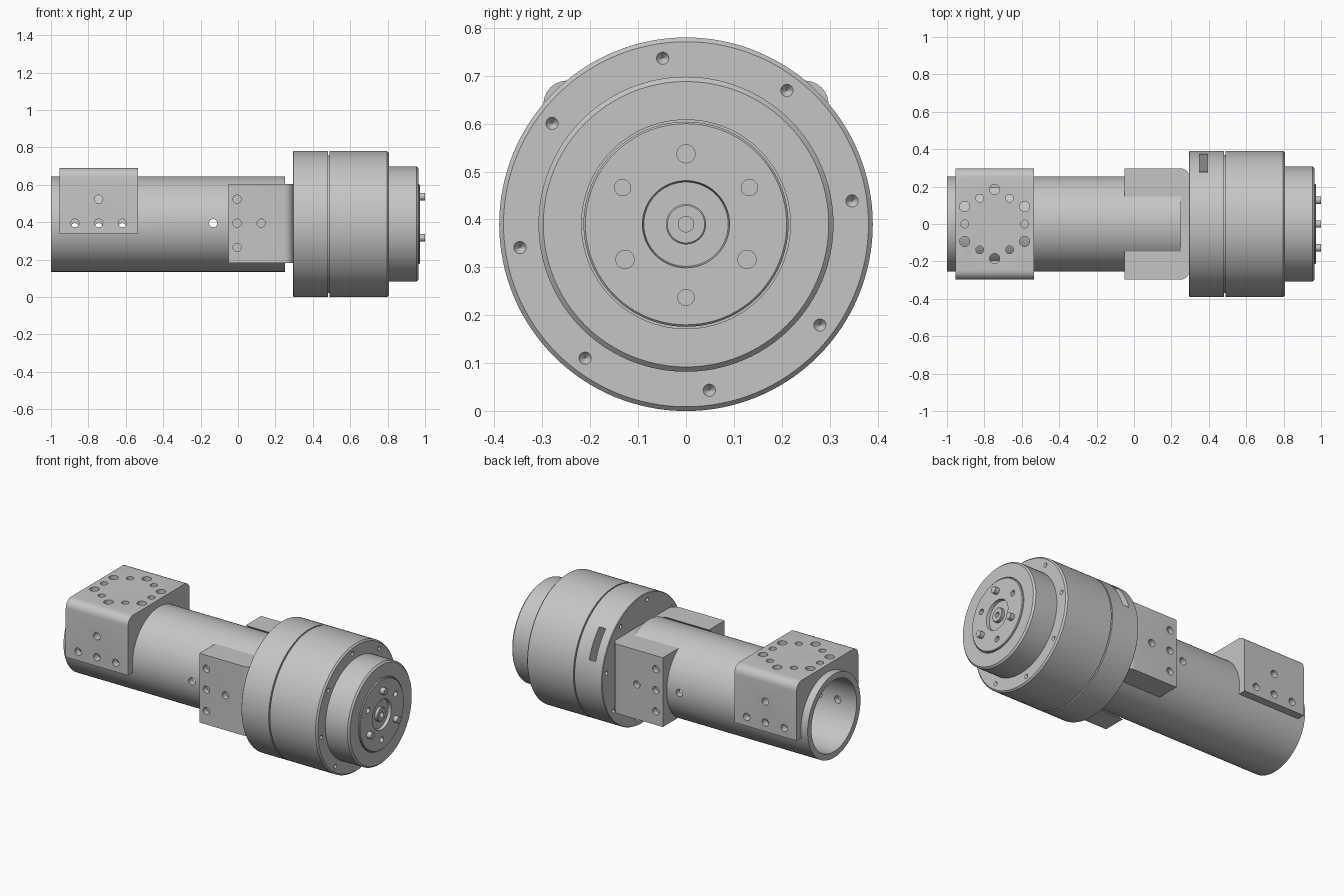
import bpy, bmesh, math
from mathutils import Matrix, Vector

cube = bpy.data.objects.get("Cube")
if cube:
    bpy.data.objects.remove(cube, do_unlink=True)

AXIS = 0.39      # height of the main axis
TUBE_R = 0.255

grey = bpy.data.materials.new("machined grey")
grey.use_nodes = True
grey.diffuse_color = (0.56, 0.56, 0.56, 1)
grey.node_tree.nodes["Principled BSDF"].inputs["Base Color"].default_value = grey.diffuse_color


def make(name, bm):
    bmesh.ops.recalc_face_normals(bm, faces=bm.faces)
    mesh = bpy.data.meshes.new(name)
    bm.to_mesh(mesh)
    bm.free()
    mesh.materials.append(grey)
    obj = bpy.data.objects.new(name, mesh)
    bpy.context.collection.objects.link(obj)
    return obj


def lathe(name, profile, closed=False, steps=96):
    """Revolve (x, radius) points around the main axis."""
    bm = bmesh.new()
    verts = [bm.verts.new((x, 0, AXIS + r)) for x, r in profile]
    pairs = list(zip(verts, verts[1:]))
    if closed:
        pairs.append((verts[-1], verts[0]))
    edges = [bm.edges.new(p) for p in pairs]
    bmesh.ops.spin(bm, geom=verts + edges, cent=(0, 0, AXIS), axis=(1, 0, 0),
                   angle=math.tau, steps=steps)
    bmesh.ops.remove_doubles(bm, verts=bm.verts, dist=1e-5)
    return make(name, bm)


def block(name, low, high, along, side, radius):
    """Box whose two edges parallel to 'along', at the high end of 'side', are filleted."""
    low, high = Vector(low), Vector(high)
    bm = bmesh.new()
    bmesh.ops.create_cube(bm, size=1, matrix=Matrix.Translation((low + high) / 2)
                          @ Matrix.Diagonal((*(high - low), 1)))
    geom = [e for e in bm.edges
            if abs(e.verts[0].co[along] - e.verts[1].co[along]) > 0.01
            and e.verts[0].co[side] > high[side] - 0.01]
    bmesh.ops.bevel(bm, geom=geom, offset=radius, segments=6, profile=0.5, affect='EDGES')
    return make(name, bm)


def rod(bm, start, end, r, tip=None, segments=24):
    start, end = Vector(start), Vector(end)
    turn = (end - start).to_track_quat('Z', 'Y').to_matrix().to_4x4()
    bmesh.ops.create_cone(bm, cap_ends=True, segments=segments, radius1=r,
                          radius2=r if tip is None else tip, depth=(end - start).length,
                          matrix=Matrix.Translation((start + end) / 2) @ turn)


def cut(obj, bm):
    cutter = make(obj.name + "_cutter", bm)
    cutter.hide_render = True
    mod = obj.modifiers.new("cut", 'BOOLEAN')
    mod.operation, mod.solver, mod.object = 'DIFFERENCE', 'EXACT', cutter
    result = bpy.data.meshes.new_from_object(
        obj.evaluated_get(bpy.context.evaluated_depsgraph_get()))
    obj.modifiers.clear()
    obj.data = result
    bpy.data.objects.remove(cutter, do_unlink=True)


def polar(x, r, angle):
    return Vector((x, r * math.cos(angle), AXIS + r * math.sin(angle)))


def cross_holes(bm, spots, r, inner):
    """Drill from both sides, down to y = inner."""
    for x, z in spots:
        for side in (-1, 1):
            rod(bm, (x, 0.5 * side, z), (x, inner * side, z), r)


SADDLE_X = -0.745
SADDLE_ROW = [(SADDLE_X + d, 0.395) for d in (-0.127, 0, 0.127)]

# Hollow main tube with cross holes
tube = lathe("main_tube", [(-1, TUBE_R), (0.25, TUBE_R), (0.25, 0.218), (-1, 0.218)], True)
bm = bmesh.new()
cross_holes(bm, [(-0.133, 0.395)], 0.022, 0.1)
cross_holes(bm, [(x, z - 0.022) for x, z in SADDLE_ROW], 0.022, 0.1)
cut(tube, bm)

# Mounting saddle over the tube
saddle = block("mounting_saddle", (-0.955, -0.298, 0.34), (-0.535, 0.298, 0.69), 0, 2, 0.05)
bm = bmesh.new()
rod(bm, (-1.1, 0, AXIS), (-0.4, 0, AXIS), TUBE_R, segments=96)
cut(saddle, bm)
bm = bmesh.new()
cross_holes(bm, SADDLE_ROW + [(SADDLE_X, 0.523)], 0.022, 0.2)
for side in (-1, 1):
    for dx, y, r in ((0, 0.185, 0.027), (0.08, 0.138, 0.021), (-0.08, 0.138, 0.021),
                     (0.16, 0.093, 0.027), (-0.16, 0.093, 0.027)):
        rod(bm, (SADDLE_X + dx, y * side, 0.555), (SADDLE_X + dx, y * side, 0.8), r)
    rod(bm, (SADDLE_X + 0.16 * side, 0, 0.555), (SADDLE_X + 0.16 * side, 0, 0.8), 0.021)
cut(saddle, bm)

# Forked bracket joining tube and drum
bracket = block("fork_bracket", (-0.052, -0.298, 0.182), (0.297, 0.298, 0.605), 2, 0, 0.05)
bm = bmesh.new()
rod(bm, (-0.2, 0, AXIS), (0.25, 0, AXIS), 0.26, segments=96)
cut(bracket, bm)
bm = bmesh.new()
cross_holes(bm, [(-0.005, z) for z in (0.265, 0.395, 0.523)] + [(0.124, 0.395)], 0.022, 0.265)
cut(bracket, bm)

# Drum housing with a seam groove
drum = lathe("drum_housing", [(0.295, 0), (0.295, 0.387), (0.298, 0.39), (0.48, 0.39),
                              (0.48, 0.368), (0.488, 0.368), (0.488, 0.39), (0.797, 0.39),
                              (0.806, 0.381), (0.806, 0)], steps=128)
bm = bmesh.new()
for i in range(8):
    a = math.radians(8 + 45 * i)
    rod(bm, polar(0.808, 0.35, a), polar(0.79, 0.35, a), 0.0145, 0.001, 16)
    rod(bm, polar(0.28, 0.35, a), polar(0.34, 0.35, a), 0.014, 0.006, 16)
# Slot in the back of the drum
tilt = math.radians(31)
bmesh.ops.create_cube(bm, size=1, matrix=Matrix.Translation(polar(0.371, 0.39, tilt))
                      @ Matrix.Rotation(tilt, 4, 'X') @ Matrix.Diagonal((0.044, 0.24, 0.19, 1)))
cut(drum, bm)

# Stepped output flange with raised disc, recess and centre boss
flange = lathe("output_flange", [(0.8, 0), (0.8, 0.308), (0.955, 0.308), (0.965, 0.298),
                                 (0.965, 0.218), (0.952, 0.218), (0.952, 0.214),
                                 (0.968, 0.214), (0.972, 0.21), (0.972, 0.091),
                                 (0.953, 0.088), (0.953, 0.042), (0.969, 0.042),
                                 (0.972, 0.039), (0.972, 0.016), (0.95, 0.016), (0.95, 0)])
bm = bmesh.new()
for i in range(3):
    a = math.radians(30 + 120 * i)
    rod(bm, polar(0.99, 0.153, a), polar(0.94, 0.153, a), 0.017)
cut(flange, bm)

# Three drive pins
bm = bmesh.new()
for i in range(3):
    a = math.radians(90 + 120 * i)
    rod(bm, polar(0.96, 0.147, a), polar(1.0, 0.147, a), 0.02)
pins = make("drive_pins", bm)

# Smooth shading with crisp edges
for obj in (tube, saddle, bracket, drum, flange, pins):
    bpy.ops.object.select_all(action='DESELECT')
    obj.select_set(True)
    bpy.context.view_layer.objects.active = obj
    bpy.ops.object.shade_smooth_by_angle(angle=math.radians(30))
